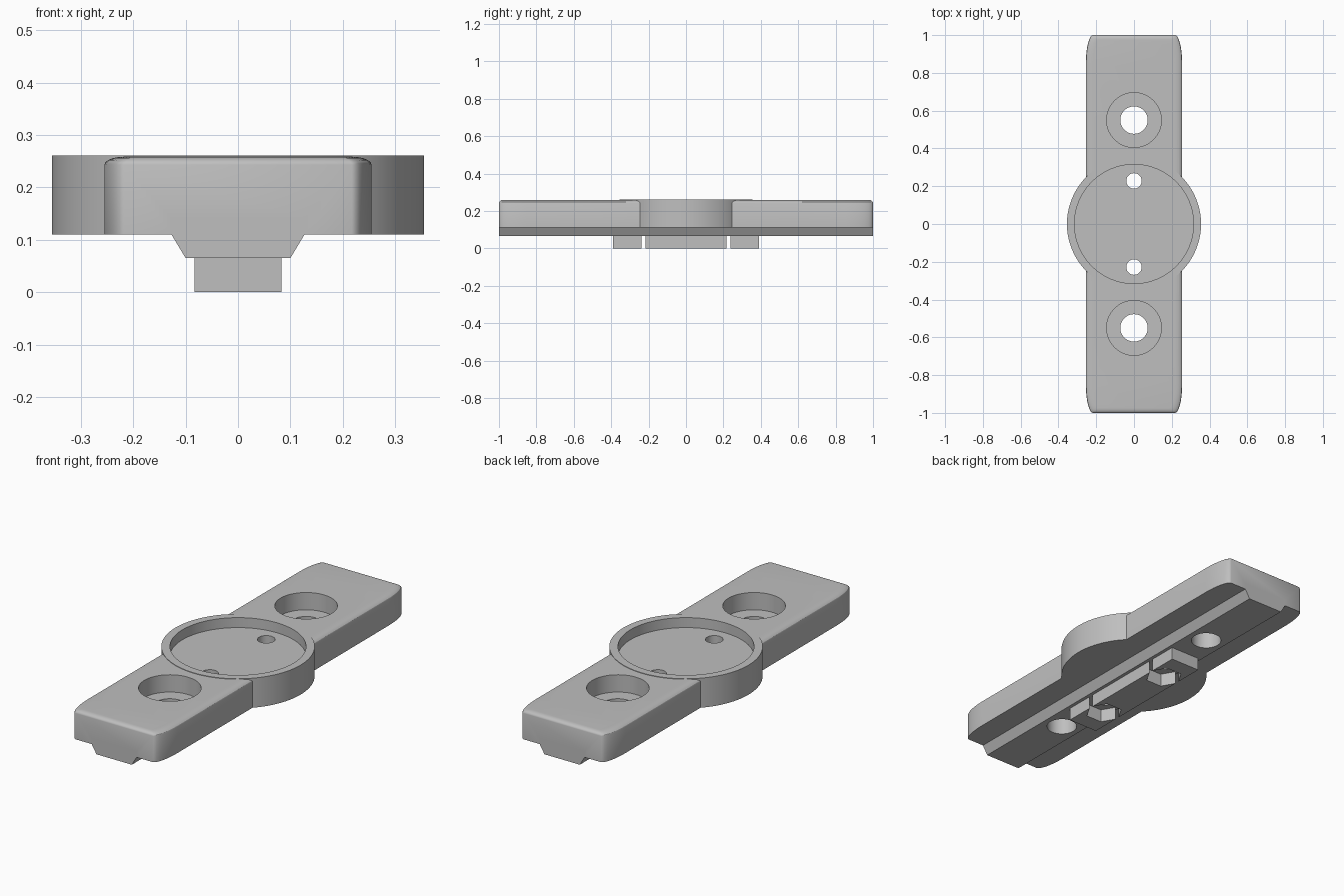
import bpy
import bmesh
from math import sin, cos, pi

cube = bpy.data.objects.get("Cube")
if cube:
    bpy.data.objects.remove(cube, do_unlink=True)

# Single plain grey
grey = bpy.data.materials.new("plain_grey")
grey.use_nodes = True
tone = (0.52, 0.52, 0.52, 1)
grey.diffuse_color = tone
grey.node_tree.nodes["Principled BSDF"].inputs["Base Color"].default_value = tone


def loft(name, rings):
    """Closed solid through rings of equal point count."""
    bm = bmesh.new()
    loops = [[bm.verts.new(p) for p in ring] for ring in rings]
    n = len(loops[0])
    for low, high in zip(loops, loops[1:]):
        for i in range(n):
            j = (i + 1) % n
            bm.faces.new((low[i], low[j], high[j], high[i]))
    bm.faces.new(loops[0][::-1])
    bm.faces.new(loops[-1])
    bmesh.ops.recalc_face_normals(bm, faces=bm.faces[:])
    mesh = bpy.data.meshes.new(name)
    bm.to_mesh(mesh)
    bm.free()
    mesh.materials.append(grey)
    obj = bpy.data.objects.new(name, mesh)
    bpy.context.collection.objects.link(obj)
    return obj


def prism(name, radius, z0, z1, y=0.0, sides=96):
    ring = [(radius * cos(2 * pi * i / sides), y + radius * sin(2 * pi * i / sides))
            for i in range(sides)]
    return loft(name, [[(px, py, z) for px, py in ring] for z in (z0, z1)])


def combine(target, tool, operation):
    mod = target.modifiers.new(operation.lower(), 'BOOLEAN')
    mod.operation = operation
    mod.solver = 'EXACT'
    mod.object = tool
    bpy.context.view_layer.objects.active = target
    bpy.ops.object.modifier_apply(modifier=mod.name)
    bpy.data.objects.remove(tool, do_unlink=True)


# Long bar: elliptical plan corners, softly rounded top rim
HALF_W, HALF_L, CORNER_X, CORNER_Y = 0.255, 1.0, 0.038, 0.15
STEPS = 8
quarter = []
for i in range(STEPS + 1):
    a = pi / 2 * i / STEPS
    quarter.append((HALF_W - CORNER_X + CORNER_X * cos(a),
                    HALF_L - CORNER_Y + CORNER_Y * sin(a)))
outline = (quarter + [(-x, y) for x, y in quarter[::-1]]
           + [(-x, -y) for x, y in quarter] + [(x, -y) for x, y in quarter[::-1]])
levels = [(0.11, 0.0)]
for i in range(6):
    a = pi / 2 * i / 5
    levels.append((0.243 + 0.0155 * sin(a), 1 - cos(a)))
body = loft("mounting_bar", [
    [(x * (1 - 0.15 * k), y * (1 - 0.025 * k), z) for x, y in outline]
    for z, k in levels])

# Tapered rail along the underside
rail_half = [(0.1, 0.065), (0.127, 0.11), (0.127, 0.14)]
section = rail_half + [(-x, z) for x, z in rail_half[::-1]]
rail = loft("underside_rail", [[(x, y, z) for x, z in section] for y in (-1.0, 1.0)])
combine(body, rail, 'UNION')

# Round centre housing
combine(body, prism("centre_housing", 0.355, 0.11, 0.261, sides=128), 'UNION')

# Key block below the rail
key = [(-0.083, -0.39), (0.083, -0.39), (0.083, 0.39), (-0.083, 0.39)]
combine(body, loft("key_block", [[(x, y, z) for x, y in key] for z in (0.0, 0.09)]), 'UNION')

# Dished recess in the housing
combine(body, prism("recess_cutter", 0.315, 0.21, 0.4, sides=128), 'DIFFERENCE')

# Counterbored bolt holes, small screw holes and hexagonal nut pockets
for side in (-1, 1):
    bolt_y, screw_y = 0.55 * side, 0.228 * side
    for name, radius, z0, z1, y, sides in (
            ("counterbore_cutter", 0.145, 0.17, 0.4, bolt_y, 64),
            ("bolt_cutter", 0.0725, -0.1, 0.3, bolt_y, 48),
            ("screw_cutter", 0.041, -0.1, 0.3, screw_y, 32),
            ("nut_cutter", 0.089, -0.1, 0.067, screw_y, 6)):
        combine(body, prism(name, radius, z0, z1, y, sides), 'DIFFERENCE')

# Smooth curves, crisp edges
bpy.ops.object.select_all(action='DESELECT')
body.select_set(True)
bpy.context.view_layer.objects.active = body
bpy.ops.object.shade_smooth_by_angle(angle=pi / 6)
